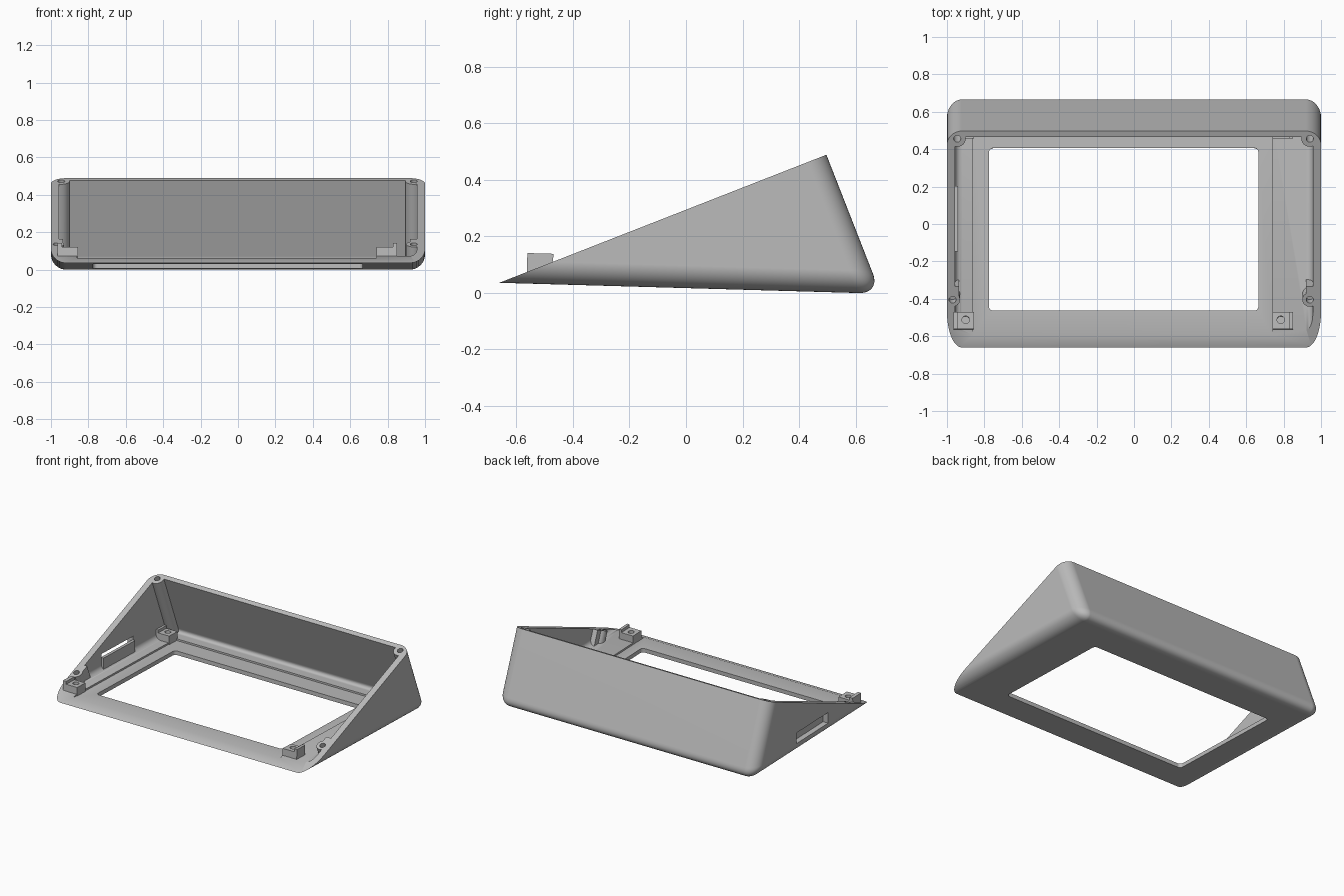
import bpy, bmesh, math
from mathutils import Matrix, Vector

if "Cube" in bpy.data.objects:
    bpy.data.objects.remove(bpy.data.objects["Cube"])

grey = bpy.data.materials.new("matte grey plastic")
grey.use_nodes = True
COLOR = (0.5, 0.5, 0.5, 1)
grey.diffuse_color = COLOR
grey.node_tree.nodes["Principled BSDF"].inputs["Base Color"].default_value = COLOR

# Two working frames: the slightly tilted floor and the sloped opening
FLOOR_SLOPE, RIM_SLOPE = 0.0285, 0.3914
TILT = math.atan(RIM_SLOPE)
REAR = Vector((0, 0.497, 0.489))
floor_frame = Matrix.Translation((0, 0.6, 0)) @ Matrix.Rotation(-math.atan(FLOOR_SLOPE), 4, 'X')
rim_frame = Matrix.Translation(REAR) @ Matrix.Rotation(TILT, 4, 'X')


def finish(name, bm):
    bmesh.ops.recalc_face_normals(bm, faces=bm.faces)
    mesh = bpy.data.meshes.new(name)
    bm.to_mesh(mesh)
    bm.free()
    mesh.materials.append(grey)
    ob = bpy.data.objects.new(name, mesh)
    bpy.context.collection.objects.link(ob)
    return ob


def box(name, x, y, z, frame, corner=0):
    """Box from (min, max) pairs; y is given in world terms."""
    if frame is floor_frame:
        y = [v - 0.6 for v in y]
    else:
        y = [(v - REAR.y) / math.cos(TILT) for v in y]
    bm = bmesh.new()
    bmesh.ops.create_cube(bm, size=1)
    for v in bm.verts:
        v.co = [r[0] if c < 0 else r[1] for c, r in zip(v.co, (x, y, z))]
    if corner:
        upright = [e for e in bm.edges if abs(e.verts[0].co.z - e.verts[1].co.z) > 1e-4]
        bmesh.ops.bevel(bm, geom=upright, offset=corner, segments=5, profile=0.5, affect='EDGES')
    bm.transform(frame)
    return finish(name, bm)


def rod(name, x, y, z, radius, frame):
    """Cylinder along the frame's z, between two heights."""
    ly = y - 0.6 if frame is floor_frame else (y - REAR.y) / math.cos(TILT)
    bm = bmesh.new()
    bmesh.ops.create_cone(bm, cap_ends=True, segments=32, radius1=radius, radius2=radius,
                          depth=z[1] - z[0])
    bm.transform(frame @ Matrix.Translation((x, ly, (z[0] + z[1]) / 2)))
    return finish(name, bm)


def wedge(name, half_width, lift, inset, offset, front):
    """Tall block with tilted floor, leaning back and rounded lower edges."""
    c, s = math.cos(TILT), math.sin(TILT)
    py, pz = REAR.y - inset * c, REAR.z - inset * s
    floor_z = lambda y: lift + FLOOR_SLOPE * (0.6 - y)
    t = (pz - floor_z(py)) / (c - FLOOR_SLOPE * s)
    low = (py + s * t, pz - c * t)
    top = (py - s * 0.3, pz + c * 0.3)
    profile = [(front, floor_z(front)), low, top, (front, top[1])]
    bm = bmesh.new()
    rings = [[bm.verts.new((x, y, z)) for y, z in profile] for x in (-half_width, half_width)]
    bm.faces.new(rings[0])
    bm.faces.new(rings[1])
    for i in range(4):
        j = (i + 1) % 4
        bm.faces.new((rings[0][i], rings[0][j], rings[1][j], rings[1][i]))
    edges = [bm.edges.get((r[i], r[i + 1])) for r in rings for i in (0, 1)]
    edges.append(bm.edges.get((rings[0][1], rings[1][1])))
    bmesh.ops.recalc_face_normals(bm, faces=bm.faces)
    bmesh.ops.bevel(bm, geom=edges, offset=offset, segments=10, profile=0.5, affect='EDGES')
    return finish(name, bm)


def combine(target, tool, operation='DIFFERENCE'):
    mod = target.modifiers.new("cut", 'BOOLEAN')
    mod.operation, mod.solver, mod.object = operation, 'EXACT', tool
    bpy.context.view_layer.objects.active = target
    bpy.ops.object.modifier_apply(modifier=mod.name)
    bpy.data.objects.remove(tool)


def shade(ob):
    bpy.ops.object.select_all(action='DESELECT')
    ob.select_set(True)
    bpy.context.view_layer.objects.active = ob
    bpy.ops.object.shade_smooth_by_angle(angle=math.radians(30))
    mod = ob.modifiers.new("even normals", 'WEIGHTED_NORMAL')
    mod.keep_sharp = True


# Hollow interior, leaving screw posts standing at the corners
cavity = wedge("cavity", 0.956, 0.04, 0.033, 0.035, -1.0)
rear_screws = [(-0.945, 0.455), (0.94, 0.455)]
front_screws = [(-0.97, -0.405), (0.94, -0.405)]
for x, y in rear_screws:
    combine(cavity, rod("post", x, y, (-0.7, 0.5), 0.045, rim_frame))
for x, y in front_screws:
    combine(cavity, rod("boss", x, y, (-0.3, 0.5), 0.04, rim_frame))
    web = (-1.1, -0.936) if x < 0 else (0.92, 1.1)
    combine(cavity, box("web", web, (-0.41, -0.335), (-0.3, 0.5), rim_frame))

# Case shell
shell = wedge("case_shell", 1.0, 0, 0, 0.08, -0.9)
combine(shell, cavity)
combine(shell, box("opening_cut", (-2, 2), (-2, 2), (0, 2), rim_frame))
combine(shell, box("screen_pocket", (-0.86, 0.74), (-0.8, 0.54), (0.028, 0.06), floor_frame))
combine(shell, box("window_cut", (-0.775, 0.665), (-0.465, 0.405), (-0.2, 0.2), floor_frame, 0.022))
combine(shell, box("side_slot", (-1.2, -0.945), (-0.15, 0.2), (0.075, 0.15), floor_frame))
for x, y in rear_screws + front_screws:
    depth = -0.15 if y > 0 else -0.05
    combine(shell, rod("screw_hole", x, y, (depth, 0.1), 0.019, rim_frame))
shade(shell)

# Ledge behind the side slot
box("slot_ledge", (-0.961, -0.94), (-0.15, 0.2), (0.02, 0.125), floor_frame)

# Stepped screen mounts with screw holes
for side, base, ridge, hole in (("right", (-0.965, -0.855), (-0.965, -0.94), -0.9),
                                ("left", (0.74, 0.85), (0.83, 0.85), 0.785)):
    for end, y in (("front", -0.565), ("rear", 0.455)):
        span = (y, y + 0.092)
        mount = box(f"{end}_{side}_screen_mount", base, span, (0.02, 0.088), floor_frame)
        combine(mount, box("ridge", ridge, span, (0.03, 0.108), floor_frame), 'UNION')
        combine(mount, rod("mount_hole", hole, y + 0.05, (0.04, 0.2), 0.02, floor_frame))
        shade(mount)
